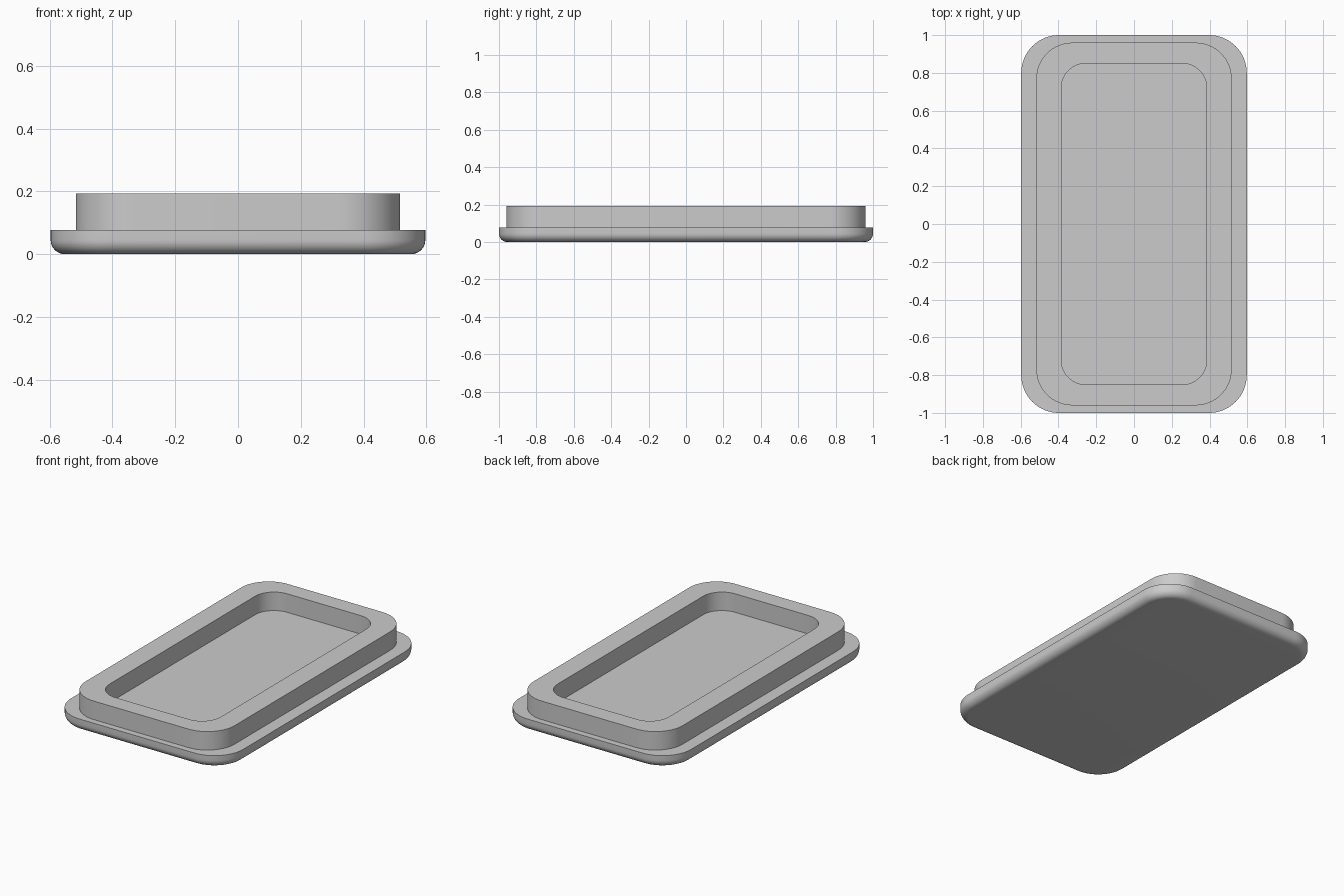
import bpy, bmesh
from math import pi, sin, cos, radians

cube = bpy.data.objects.get("Cube")
if cube:
    bpy.data.objects.remove(cube, do_unlink=True)

# Plain grey for the whole tray
grey = bpy.data.materials.new("plain_grey")
grey.use_nodes = True
colour = (0.6, 0.6, 0.6, 1)
grey.diffuse_color = colour
grey.node_tree.nodes["Principled BSDF"].inputs["Base Color"].default_value = colour

STEPS = 16


def rounded_ring(bm, half_x, half_y, radius, z):
    """Ring of vertices along a rounded rectangle."""
    ring = []
    for quarter, (sx, sy) in enumerate([(1, 1), (-1, 1), (-1, -1), (1, -1)]):
        for i in range(STEPS + 1):
            a = (quarter + i / STEPS) * pi / 2
            ring.append(bm.verts.new((sx * (half_x - radius) + radius * cos(a),
                                      sy * (half_y - radius) + radius * sin(a), z)))
    return ring


def loft(name, sections):
    """Closed body through rounded sections, capped at both ends."""
    bm = bmesh.new()
    rings = [rounded_ring(bm, *s) for s in sections]
    for low, high in zip(rings, rings[1:]):
        for i in range(len(low)):
            j = (i + 1) % len(low)
            bm.faces.new((low[i], low[j], high[j], high[i]))
    bm.faces.new(rings[0][::-1])
    bm.faces.new(rings[-1])
    bmesh.ops.recalc_face_normals(bm, faces=bm.faces)
    mesh = bpy.data.meshes.new(name)
    bm.to_mesh(mesh)
    bm.free()
    mesh.materials.append(grey)
    obj = bpy.data.objects.new(name, mesh)
    bpy.context.collection.objects.link(obj)
    bpy.ops.object.select_all(action="DESELECT")
    obj.select_set(True)
    bpy.context.view_layer.objects.active = obj
    bpy.ops.object.shade_smooth_by_angle(angle=radians(30))
    return obj


# Base flange with a rounded lower edge, raised rim and sunken floor
X, Y, R = 0.597, 1.0, 0.2
FILLET, SHELF, TOP = 0.045, 0.077, 0.193
sections = []
for k in range(9):
    a = k / 8 * pi / 2
    inset = FILLET * (1 - sin(a))
    sections.append((X - inset, Y - inset, R - inset, FILLET * (1 - cos(a))))
sections += [
    (X, Y, R, SHELF),
    (0.517, 0.96, 0.19, SHELF),
    (0.517, 0.96, 0.19, TOP),
    (0.385, 0.85, 0.13, TOP),
    (0.385, 0.85, 0.13, SHELF),
]
loft("tray_lid", sections)
